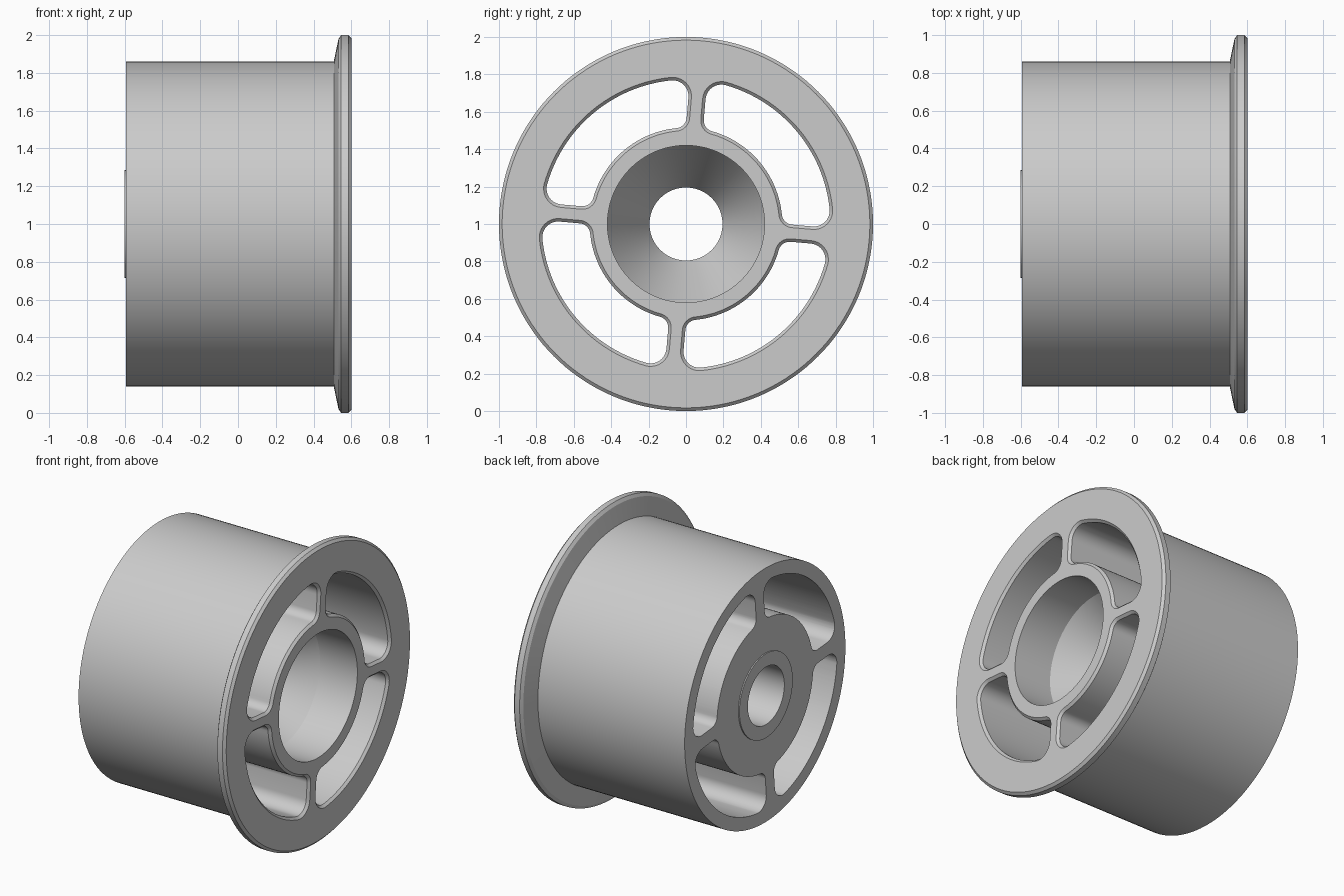
import bpy, bmesh, math

if "Cube" in bpy.data.objects:
    bpy.data.objects.remove(bpy.data.objects["Cube"])

CZ = 1.0        # height of the wheel axis (axis runs along x)
SEG = 144


def make_object(name, bm):
    bmesh.ops.recalc_face_normals(bm, faces=bm.faces[:])
    me = bpy.data.meshes.new(name)
    bm.to_mesh(me)
    bm.free()
    ob = bpy.data.objects.new(name, me)
    bpy.context.collection.objects.link(ob)
    return ob


def revolve(name, profile):
    """Spin a closed (x, radius) profile round the x axis."""
    bm = bmesh.new()
    rings = []
    for i in range(SEG):
        a = 2 * math.pi * i / SEG
        rings.append([bm.verts.new((x, r * math.cos(a), CZ + r * math.sin(a)))
                      for x, r in profile])
    n = len(profile)
    for i in range(SEG):
        p, q = rings[i], rings[(i + 1) % SEG]
        for j in range(n):
            k = (j + 1) % n
            bm.faces.new((p[j], p[k], q[k], q[j]))
    return make_object(name, bm)


def arc(cx, cy, r, a0, a1, n):
    return [(cx + r * math.cos(a0 + (a1 - a0) * i / n),
             cy + r * math.sin(a0 + (a1 - a0) * i / n)) for i in range(n + 1)]


def slot_outline(grow):
    """Rounded quarter-ring window between two spokes, offset outward by grow."""
    ri, ro, h = 0.515 - grow, 0.772 + grow, 0.046 - grow
    fi, fo = 0.06 + grow, 0.085 + grow
    ix, iy = math.sqrt((ri + fi) ** 2 - (h + fi) ** 2), h + fi
    ox, oy = math.sqrt((ro - fo) ** 2 - (h + fo) ** 2), h + fo
    pi_, po = math.atan2(iy, ix), math.atan2(oy, ox)
    half = arc(ix, iy, fi, math.pi + pi_, 1.5 * math.pi, 10)
    half += arc(ox, oy, fo, -math.pi / 2, po, 12)
    outer = arc(0, 0, ro, po, math.pi / 2 - po, 32)[1:-1]
    inner = arc(0, 0, ri, math.pi / 2 - pi_, pi_, 32)[1:-1]
    return half + outer + [(y, x) for x, y in reversed(half)] + inner


# Wheel body: barrel, flange, dished hub, bore and rear boss in one profile
wheel = revolve("flanged_wheel", [
    (-0.60, 0.195), (-0.60, 0.285), (-0.592, 0.285), (-0.592, 0.86),
    (0.507, 0.86), (0.532, 0.98), (0.546, 1.0), (0.584, 1.0), (0.60, 0.983),
    (0.60, 0.42), (0.32, 0.42), (-0.07, 0.195)])

# Four windows, chamfered at the flange face
bm = bmesh.new()
CH = 0.016
for k in range(4):
    rot = math.radians(-5 + 90 * k)
    c, s = math.cos(rot), math.sin(rot)
    loops = []
    for x, grow in ((-0.8, 0), (0.60 - CH, 0), (0.60, CH), (0.7, CH)):
        loops.append([bm.verts.new((x, u * c - v * s, CZ + u * s + v * c))
                      for u, v in slot_outline(grow)])
    n = len(loops[0])
    for a, b in zip(loops, loops[1:]):
        for j in range(n):
            bm.faces.new((a[j], a[(j + 1) % n], b[(j + 1) % n], b[j]))
    bm.faces.new(loops[0])
    bm.faces.new(loops[-1])
cutter = make_object("window_cutter", bm)
cutter.hide_render = True

mod = wheel.modifiers.new("windows", 'BOOLEAN')
mod.operation = 'DIFFERENCE'
mod.solver = 'EXACT'
mod.object = cutter
bpy.context.view_layer.objects.active = wheel
wheel.select_set(True)
bpy.ops.object.modifier_apply(modifier=mod.name)
bpy.data.objects.remove(cutter)

# Plain grey material
grey = bpy.data.materials.new("light_grey")
grey.diffuse_color = (0.6, 0.6, 0.6, 1)
grey.use_nodes = True
grey.node_tree.nodes["Principled BSDF"].inputs["Base Color"].default_value = grey.diffuse_color
wheel.data.materials.clear()
wheel.data.materials.append(grey)

bpy.ops.object.shade_smooth_by_angle(angle=math.radians(20))
